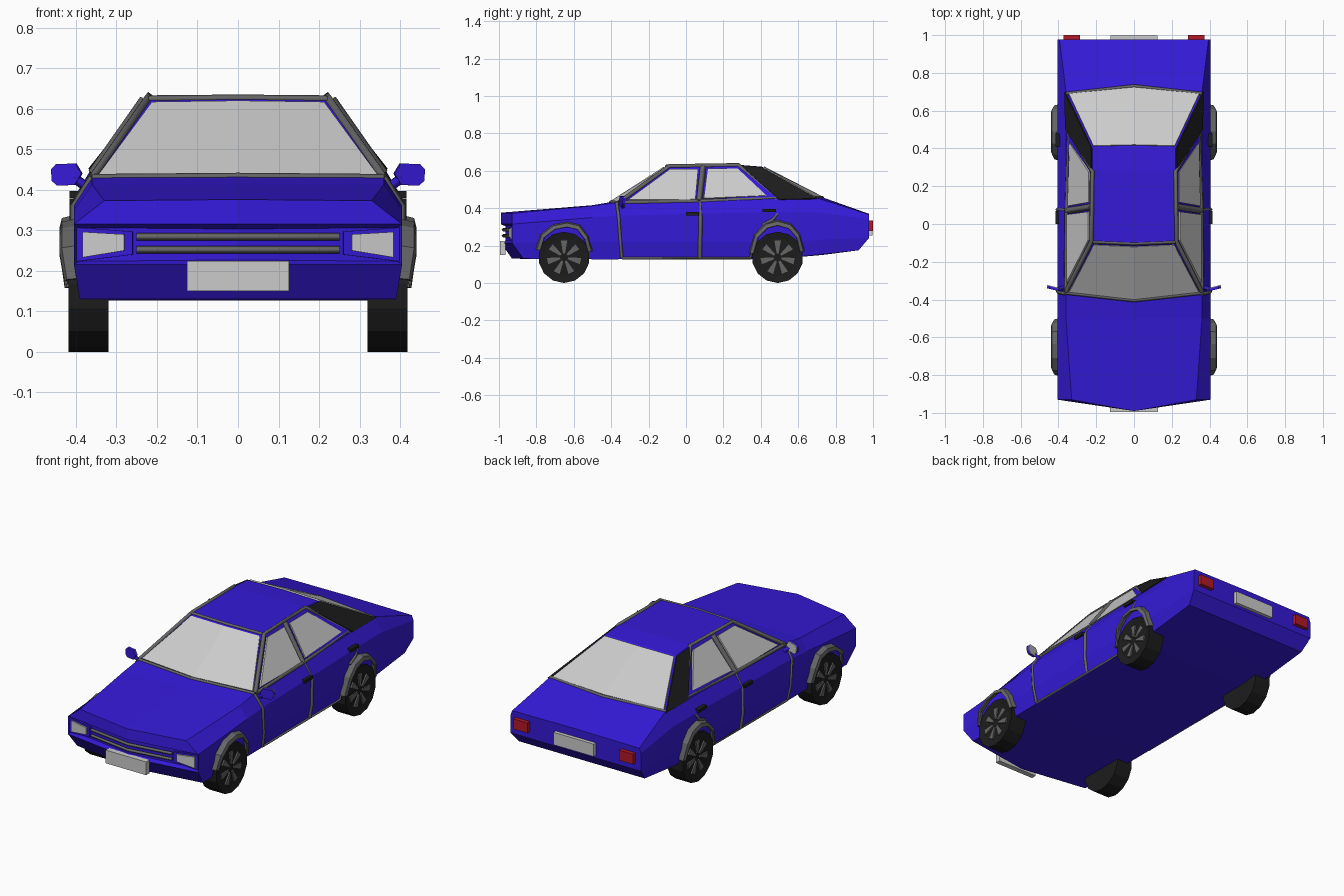
import bpy, bmesh, math
from mathutils import Vector

if "Cube" in bpy.data.objects:
    bpy.data.objects.remove(bpy.data.objects["Cube"])


def material(name, r, g, b):
    m = bpy.data.materials.new(name)
    m.diffuse_color = (r, g, b, 1)
    m.use_nodes = True
    m.node_tree.nodes["Principled BSDF"].inputs["Base Color"].default_value = m.diffuse_color
    return m


BLUE = material("blue_paint", .035, .01, .68)
BLACK = material("black", .012, .012, .012)
TRIM = material("trim_grey", .13, .13, .13)
GLASS = material("glass_grey", .52, .52, .52)
RED = material("red_lamp", .45, .01, .02)


def finish(name, bm, mat):
    bmesh.ops.recalc_face_normals(bm, faces=bm.faces)
    me = bpy.data.meshes.new(name)
    bm.to_mesh(me)
    bm.free()
    me.materials.append(mat)
    ob = bpy.data.objects.new(name, me)
    bpy.context.collection.objects.link(ob)
    return ob


def mirror(ob):
    ob.modifiers.new("mirror", 'MIRROR')
    return ob


def panel(name, pts, mat, faces=None, thick=.008):
    bm = bmesh.new()
    vs = [bm.verts.new(p) for p in pts]
    for f in faces or [range(len(pts))]:
        bm.faces.new([vs[i] for i in f])
    ob = finish(name, bm, mat)
    s = ob.modifiers.new("thickness", 'SOLIDIFY')
    s.thickness, s.offset = thick, 0
    return ob


def box(name, lo, hi, mat):
    bm = bmesh.new()
    bmesh.ops.create_cube(bm, size=1)
    for v in bm.verts:
        v.co = Vector([l + (h - l) * (c + .5) for l, h, c in zip(lo, hi, v.co)])
    return finish(name, bm, mat)


def beam(name, pts, mat, r=.01):
    # square-section strip following a path
    cu = bpy.data.curves.new(name, 'CURVE')
    cu.dimensions = '3D'
    cu.bevel_depth, cu.bevel_resolution = r, 0
    cu.use_fill_caps = True
    sp = cu.splines.new('POLY')
    sp.points.add(len(pts) - 1)
    for p, q in zip(sp.points, pts):
        p.co = (*q, 1)
    tmp = bpy.data.objects.new(name, cu)
    bpy.context.collection.objects.link(tmp)
    me = bpy.data.meshes.new_from_object(tmp.evaluated_get(bpy.context.evaluated_depsgraph_get()))
    bpy.data.objects.remove(tmp)
    me.materials.clear()
    me.materials.append(mat)
    ob = bpy.data.objects.new(name, me)
    bpy.context.collection.objects.link(ob)
    return ob


def side(y, z, out=0):
    # point on the car's flank at a given y and z
    prof = [(.13, .39), (.22, .405), (.36, .405), (.43, .36), (.63, .22)]
    z0 = min(max(z, .13), .63)
    for (za, xa), (zb, xb) in zip(prof, prof[1:]):
        if z0 <= zb:
            return (xa + (xb - xa) * (z0 - za) / (zb - za) + out, y, z)


def nose(x):
    return -.99 + .06 * abs(x) / .405


# Body: lofted half sections (y, centre shift, bottom lean, bottom, low, shoulder, top, top x)
stations = [(-.93, -.06, .06, .13, .215, .315, .373, .33), (-.5, 0, 0, .127, .22, .35, .413, .36),
            (-.37, -.03, 0, .127, .22, .36, .43, .36), (.5, 0, 0, .13, .22, .38, .447, .36),
            (.70, .03, 0, .15, .23, .38, .455, .36), (.978, 0, -.055, .175, .24, .34, .367, .395)]
bm = bmesh.new()
rows = []
for y, dy, lean, zb, zl, zs, zt, xt in stations:
    rows.append([bm.verts.new(p) for p in (
        (0, y + dy, zt + .003), (xt, y, zt), (.405, y, zs), (.405, y, zl), (.39, y + lean, zb), (0, y + dy + lean, zb))])
for a, b in zip(rows, rows[1:]):
    for i in range(5):
        bm.faces.new((a[i], a[i + 1], b[i + 1], b[i]))
for s, r in ((stations[0], rows[0]), (stations[-1], rows[-1])):
    cs, cl = (bm.verts.new((0, s[0] + s[1], z)) for z in (s[5], s[4]))
    for f in ((r[0], r[1], r[2], cs), (cs, r[2], r[3], cl), (cl, r[3], r[4], r[5])):
        bm.faces.new(f)
bmesh.ops.mirror(bm, geom=bm.verts[:] + bm.edges[:] + bm.faces[:], axis='X', merge_dist=.001)
bmesh.ops.remove_doubles(bm, verts=bm.verts, dist=.0005)
bmesh.ops.recalc_face_normals(bm, faces=bm.faces)
# Recessed grille opening
front = [f for f in bm.faces if f.normal.y < -.7 and .23 < f.calc_center_median().z < .3]
bmesh.ops.inset_region(bm, faces=front, thickness=.012, depth=-.025)
finish("body", bm, BLUE)

# Cabin shell
base = [(-.36, -.365, .42), (0, -.405, .42), (.36, -.365, .42), (.36, .69, .445), (0, .73, .445), (-.36, .69, .445)]
eave = [(-.22, -.09, .627), (0, -.1, .63), (.22, -.09, .627), (.22, .4, .62), (0, .405, .622), (-.22, .4, .62)]
ridge = [(-.22, .28, .632), (.22, .28, .632)]
bm = bmesh.new()
b, t, m = ([bm.verts.new(p) for p in q] for q in (base, eave, ridge))
for f in ((b[0], b[1], t[1], t[0]), (b[1], b[2], t[2], t[1]), (b[3], b[4], t[4], t[3]), (b[4], b[5], t[5], t[4]),
          (b[2], b[3], t[3], m[1], t[2]), (b[5], b[0], t[0], m[0], t[5]),
          (t[0], t[1], t[2], m[1], m[0]), (m[0], m[1], t[3], t[4], t[5])):
    bm.faces.new(f)
finish("cabin", bm, BLUE)

# Windscreen and rear window, each folded at the centre
two = [(0, 1, 4, 3), (1, 2, 5, 4)]
panel("windscreen", [(-.343, -.358, .434), (0, -.397, .436), (.343, -.358, .434),
                     (-.212, -.108, .612), (0, -.118, .615), (.212, -.108, .612)], GLASS, two, .012)
panel("rear_window", [(-.345, .688, .457), (0, .722, .46), (.345, .688, .457),
                      (-.215, .412, .615), (0, .417, .617), (.215, .412, .615)], GLASS, two, .012)

# Side windows, black rear pillars
for name, pts in (("front_side_window", [(-.31, .442), (-.085, .607), (.065, .607), (.05, .442)]),
                  ("rear_side_window", [(.095, .45), (.115, .61), (.275, .61), (.43, .465)])):
    mirror(panel(name, [side(y, z, .002) for y, z in pts], GLASS, thick=.012))
mirror(panel("rear_pillar", [(.366, .7, .45), (.362, .5, .445), (.226, .29, .628), (.224, .405, .617)], BLACK))

# Grey window frames and door seams
for name, pts, r in (
        ("window_frame", [(-.36, .43), (-.09, .624), (.28, .63), (.49, .452), (.08, .437), (-.36, .43)], .012),
        ("centre_pillar", [(.07, .437), (.09, .62)], .017),
        ("door_seam_front", [(-.37, .43), (-.36, .36), (-.35, .22), (-.342, .135)], .009),
        ("door_seam_centre", [(.075, .437), (.078, .36), (.076, .22), (.074, .135)], .011),
        ("door_seam_rear", [(.48, .45), (.49, .37), (.46, .335), (.41, .31)], .01),
        ("sill_seam", [(-.342, .133), (.345, .133), (.355, .18)], .008)):
    mirror(beam(name, [side(y, z) for y, z in pts], TRIM, r))
for name, pts in (("windscreen_base_trim", [(-.36, -.365, .43), (0, -.405, .433), (.36, -.365, .43)]),
                  ("windscreen_top_trim", [(-.22, -.095, .624), (0, -.104, .626), (.22, -.095, .624)]),
                  ("rear_window_trim", [(-.36, .69, .455), (0, .73, .457), (.36, .69, .455)])):
    beam(name, pts, TRIM, .009)

# Door handles
for i, (y, z) in enumerate(((.0, .362), (.41, .38))):
    mirror(box(f"door_handle_{i + 1}", (.385, y, z), (.416, y + .07, z + .017), BLACK))

# Wing mirrors with grey glass behind
octo = [(.385, .44), (.402, .412), (.445, .41), (.458, .422), (.46, .45), (.448, .463), (.40, .465)]
mirror(panel("wing_mirror", [(x, -.352 + (x - .385) * .25, z) for x, z in octo], BLUE, thick=.014))
mirror(panel("mirror_glass", [(x, -.343 + (x - .385) * .25, z) for x, z in octo], GLASS, thick=.004))
mirror(beam("mirror_stalk", [(.365, -.335, .4), (.405, -.345, .43)], BLUE, .012))

# Grille bars, headlights with frames, plates and tail lamps
for i, z in enumerate((.252, .284)):
    beam(f"grille_bar_{i + 1}", [(x, nose(x) + .012, z) for x in (-.25, 0, .25)], TRIM, .009)
for name, pts, off, mat in (
        ("headlight_frame", [(.26, .24), (.398, .223), (.398, .307), (.26, .297)], .014, BLUE),
        ("headlight", [(.28, .25), (.383, .233), (.383, .296), (.28, .29)], .006, GLASS)):
    mirror(panel(name, [(x, nose(x) + off, z) for x, z in pts], mat, thick=.012))
box("front_plate", (-.126, -.995, .15), (.126, -.965, .224), GLASS)
box("rear_plate", (-.125, .96, .255), (.125, .998, .325), GLASS)
mirror(box("tail_lamp", (.285, .96, .278), (.372, 1.0, .335), RED))

# Wheels with seven flat spokes
for pos, cy, cz in (("front", -.652, .137), ("rear", .49, .137)):
    bm = bmesh.new()
    bmesh.ops.create_cone(bm, cap_ends=True, segments=14, radius1=.137, radius2=.137, depth=.098)
    outer = [f for f in bm.faces if f.normal.z > .9]
    bmesh.ops.inset_region(bm, faces=outer, thickness=.035, depth=-.008)
    for v in bm.verts:
        v.co = Vector((v.co.z + .369, v.co.x + cy, v.co.y + cz))
    mirror(finish(pos + "_wheel", bm, BLACK))
    pts, faces = [], []
    for k in range(7):
        a = k * math.tau / 7
        for r, d in ((.022, -.25), (.092, -.19), (.092, .19), (.022, .25)):
            pts.append((.413, cy + r * math.sin(a + d), cz + r * math.cos(a + d)))
        faces.append(range(4 * k, 4 * k + 4))
    mirror(panel(pos + "_spokes", pts, TRIM, faces, .01))

# Angular wheel arch flares
for pos, cy, arc in (
        ("front", -.65, [(-.80, .18), (-.775, .26), (-.71, .31), (-.635, .325), (-.57, .31), (-.525, .25), (-.503, .17)]),
        ("rear", .49, [(.34, .16), (.368, .26), (.425, .318), (.49, .335), (.56, .315), (.607, .26), (.63, .17)])):
    pts, faces = [], []
    for i, (y, z) in enumerate(arc):
        bulge = .012 if i in (0, 6) else 0
        for s, x in ((1, .398), (.96, .432 - bulge), (.86, .436 - bulge)):
            pts.append((x, cy + (y - cy) * s, .14 + (z - .14) * s))
        if i:
            faces += [(3 * i - 3 + j, 3 * i - 2 + j, 3 * i + 1 + j, 3 * i + j) for j in (0, 1)]
    mirror(panel(pos + "_arch_flare", pts, TRIM, faces, .008))
